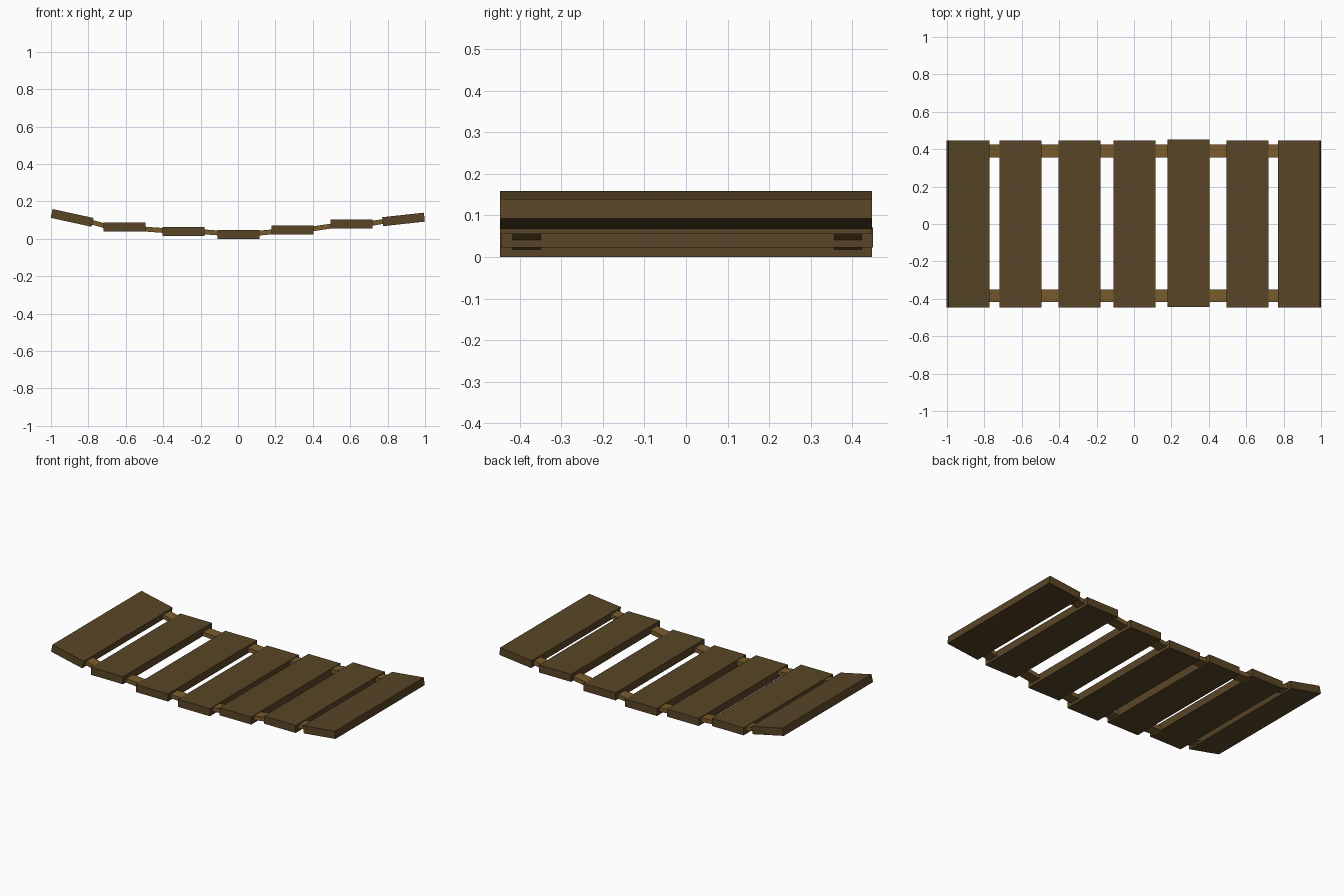
import bpy, bmesh
from math import radians

if "Cube" in bpy.data.objects:
    bpy.data.objects.remove(bpy.data.objects["Cube"])


def material(name, color):
    m = bpy.data.materials.new(name)
    m.diffuse_color = (*color, 1)
    m.use_nodes = True
    m.node_tree.nodes["Principled BSDF"].inputs["Base Color"].default_value = m.diffuse_color
    return m


plank_wood = material("dark_wood", (0.10, 0.06, 0.02))
rail_wood = material("light_wood", (0.19, 0.105, 0.025))


def add_object(name, bm, mat):
    bmesh.ops.recalc_face_normals(bm, faces=bm.faces)
    me = bpy.data.meshes.new(name)
    bm.to_mesh(me)
    bm.free()
    me.materials.append(mat)
    ob = bpy.data.objects.new(name, me)
    bpy.context.collection.objects.link(ob)
    return ob


# Walkway planks: x, y, z, tilt about y in degrees
planks = [(-0.887, 0, 0.112, 12.3), (-0.607, 0, 0.064, 0), (-0.291, 0, 0.039, 0),
          (0.003, 0, 0.024, 0), (0.292, 0.003, 0.047, 0), (0.607, 0, 0.079, 0),
          (0.885, 0, 0.104, -6.2)]
for i, (x, y, z, tilt) in enumerate(planks):
    bm = bmesh.new()
    bmesh.ops.create_cube(bm, size=1)
    bmesh.ops.scale(bm, vec=(0.224, 0.895, 0.048), verts=bm.verts)
    ob = add_object(f"plank_{i + 1}", bm, plank_wood)
    ob.location = (x, y, z)
    ob.rotation_euler.y = radians(tilt)

# Sagging support rails threaded through the planks: centre line in x, z
path = [(-0.85, 0.104), (-0.77, 0.086), (-0.72, 0.072), (-0.607, 0.061), (-0.495, 0.052),
        (-0.40, 0.045), (-0.29, 0.041), (-0.18, 0.037), (-0.11, 0.032), (0, 0.027),
        (0.115, 0.031), (0.18, 0.037), (0.29, 0.043), (0.40, 0.054), (0.495, 0.068),
        (0.607, 0.077), (0.72, 0.084), (0.77, 0.092), (0.85, 0.100)]
for name, yc in (("front_rail", -0.383), ("back_rail", 0.390)):
    bm = bmesh.new()
    hw, hh = 0.034, 0.013
    rings = [[bm.verts.new((x, yc + sy * hw, z + sz * hh))
              for sy, sz in ((-1, -1), (1, -1), (1, 1), (-1, 1))] for x, z in path]
    for a, b in zip(rings, rings[1:]):
        for k in range(4):
            j = (k + 1) % 4
            bm.faces.new((a[k], a[j], b[j], b[k]))
    bm.faces.new(rings[0])
    bm.faces.new(rings[-1])
    add_object(name, bm, rail_wood)
